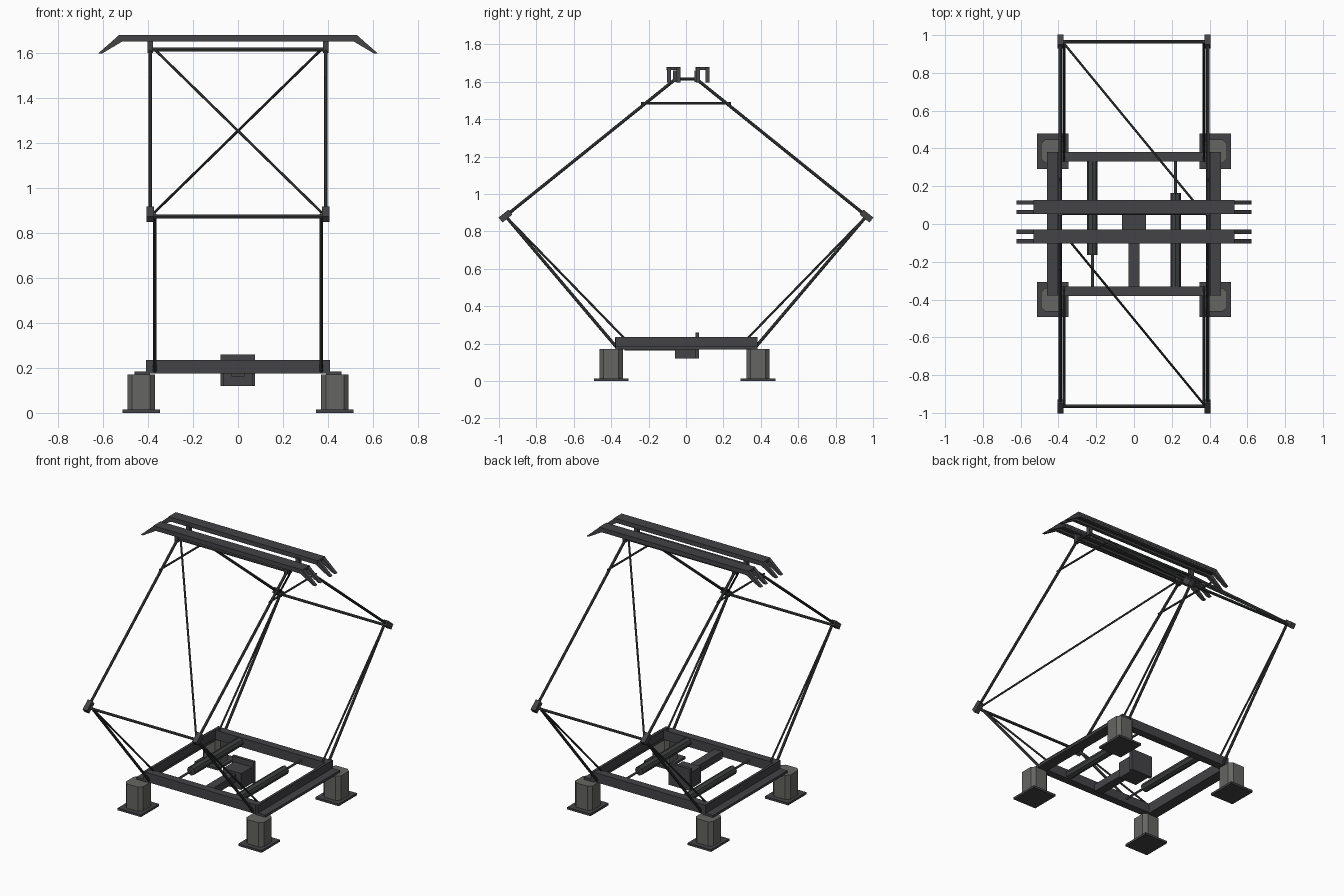
import bpy, bmesh, math
from mathutils import Vector

if "Cube" in bpy.data.objects:
    bpy.data.objects.remove(bpy.data.objects["Cube"])


def material(name, rgb):
    m = bpy.data.materials.new(name)
    m.diffuse_color = (*rgb, 1)
    m.use_nodes = True
    m.node_tree.nodes["Principled BSDF"].inputs["Base Color"].default_value = m.diffuse_color
    return m


FRAME = material("dark_steel", (0.056, 0.056, 0.062))
TUBE = material("tube_grey", (0.05, 0.053, 0.054))
INSUL = material("insulator_grey", (0.13, 0.13, 0.125))
ROD = material("piston_grey", (0.12, 0.125, 0.13))


def finish(name, bm, mat):
    bmesh.ops.recalc_face_normals(bm, faces=bm.faces)
    me = bpy.data.meshes.new(name)
    bm.to_mesh(me)
    bm.free()
    me.materials.append(mat)
    ob = bpy.data.objects.new(name, me)
    bpy.context.collection.objects.link(ob)
    return ob


def box(name, x, y, z, mat=FRAME):
    """Box from (min, max) ranges."""
    bm = bmesh.new()
    bmesh.ops.create_cube(bm, size=1)
    for v in bm.verts:
        v.co = [r[0] + (c + 0.5) * (r[1] - r[0]) for c, r in zip(v.co, (x, y, z))]
    return finish(name, bm, mat)


def tube(name, a, b, r, mat=TUBE, sides=8):
    a, b = Vector(a), Vector(b)
    bm = bmesh.new()
    bmesh.ops.create_cone(bm, cap_ends=True, segments=sides, radius1=r, radius2=r,
                          depth=(b - a).length)
    ob = finish(name, bm, mat)
    ob.rotation_euler = (b - a).to_track_quat('Z', 'Y').to_euler()
    ob.location = (a + b) / 2
    return ob


def prism(name, pts, axis, lo, hi, mat):
    """Extrude a 2D outline along axis 1 (y, outline in xz) or 2 (z, outline in xy)."""
    bm = bmesh.new()
    verts = [bm.verts.new((p[0], lo, p[1]) if axis == 1 else (p[0], p[1], lo)) for p in pts]
    f = bm.faces.new(verts)
    g = bmesh.ops.extrude_face_region(bm, geom=[f])
    move = Vector((0, hi - lo, 0)) if axis == 1 else Vector((0, 0, hi - lo))
    bmesh.ops.translate(bm, vec=move,
                        verts=[v for v in g["geom"] if isinstance(v, bmesh.types.BMVert)])
    return finish(name, bm, mat)


# Insulator feet with square plates
for sx in (-1, 1):
    for cy in (-0.4, 0.385):
        cx = sx * 0.43
        box("foot_plate", (cx - 0.083, cx + 0.083), (cy - 0.093, cy + 0.093), (0, 0.014))
        h, c = 0.062, 0.04
        outline = [(h, c), (c, h), (-c, h), (-h, c), (-h, -c), (-c, -h), (c, -h), (h, -c)]
        prism("insulator", [(cx + x, cy + y) for x, y in outline], 2, 0.014, 0.17, INSUL)

# Base frame: angle-section side rails and cross beams
for s in (-1, 1):
    box("rail_flange", sorted((s * 0.46, s * 0.39)), (-0.378, 0.382), (0.168, 0.184))
    box("rail_web", sorted((s * 0.408, s * 0.392)), (-0.378, 0.382), (0.168, 0.236))
    box("cross_beam", (-0.392, 0.392), sorted((s * 0.33, s * 0.38)), (0.174, 0.234))

# Drive unit with its shaft housing
box("drive_plate", (-0.078, 0.076), (0.05, 0.07), (0.12, 0.26))
box("drive_block", (-0.064, 0.064), (-0.06, 0.05), (0.12, 0.225))
box("drive_shaft_housing", (-0.028, 0.028), (-0.33, -0.06), (0.162, 0.21))

# Two opposed spring cylinders with piston rods
for s in (-1, 1):
    x = s * 0.22
    tube("spring_cylinder", (x, -s * 0.33, 0.205), (x, s * 0.165, 0.205), 0.028)
    tube("piston_rod", (x, s * 0.165, 0.205), (x, s * 0.335, 0.205), 0.007, ROD)

# Folding arms, one half per end
KY, KZ, TY, TZ = 0.965, 0.882, 0.055, 1.615
arm_angle = math.atan2(TZ - KZ, KY - TY)
for e in (-1, 1):
    for s in (-1, 1):
        tube("lower_arm", (s * 0.37, e * KY, KZ), (s * 0.37, e * 0.375, 0.185), 0.0085)
        tube("lower_guide_rod", (s * 0.37, e * KY, KZ), (s * 0.37, e * 0.333, 0.232), 0.006)
        tube("upper_arm", (s * 0.39, e * KY, KZ), (s * 0.39, e * TY, TZ), 0.0085)
        # knuckle block lying along the upper arm
        k = box("knuckle", (-0.016, 0.016), (-0.034, 0.034), (-0.017, 0.017))
        k.location = (s * 0.39, e * KY, KZ)
        k.rotation_euler = (-e * arm_angle, 0, 0)
        # mount carrying the contact strip
        box("strip_mount", sorted((s * 0.378, s * 0.402)),
            sorted((e * 0.045, e * 0.07)), (1.6, 1.66))
    tube("knuckle_crossbar", (-0.39, e * KY, 0.873), (0.39, e * KY, 0.873), 0.0085)
    tube("top_crossbar", (-0.39, e * TY, TZ), (0.39, e * TY, TZ), 0.0085)
    tube("diagonal_brace", (-e * 0.37, e * (KY - 0.01), KZ + 0.01), (e * 0.37, e * TY, TZ), 0.006)

# Short ties between the two upper arms
for s in (-1, 1):
    tube("upper_tie", (s * 0.39, -0.24, 1.485), (s * 0.39, 0.24, 1.485), 0.006)
    tube("top_link", (s * 0.39, -0.055, TZ), (s * 0.39, 0.055, TZ), 0.0085)

# Contact strips: channel with two drooping horns at each end
side = [(-0.53, 1.678), (0.53, 1.678), (0.622, 1.597), (0.605, 1.597), (0.515, 1.65),
        (-0.515, 1.65), (-0.605, 1.597), (-0.622, 1.597)]
for cy in (-0.066, 0.089):
    box("contact_strip", (-0.532, 0.532), (cy - 0.037, cy + 0.037), (1.663, 1.679))
    for s in (-1, 1):
        y0, y1 = sorted((cy + s * 0.014, cy + s * 0.036))
        prism("strip_side_and_horns", side, 1, y0, y1, FRAME)
